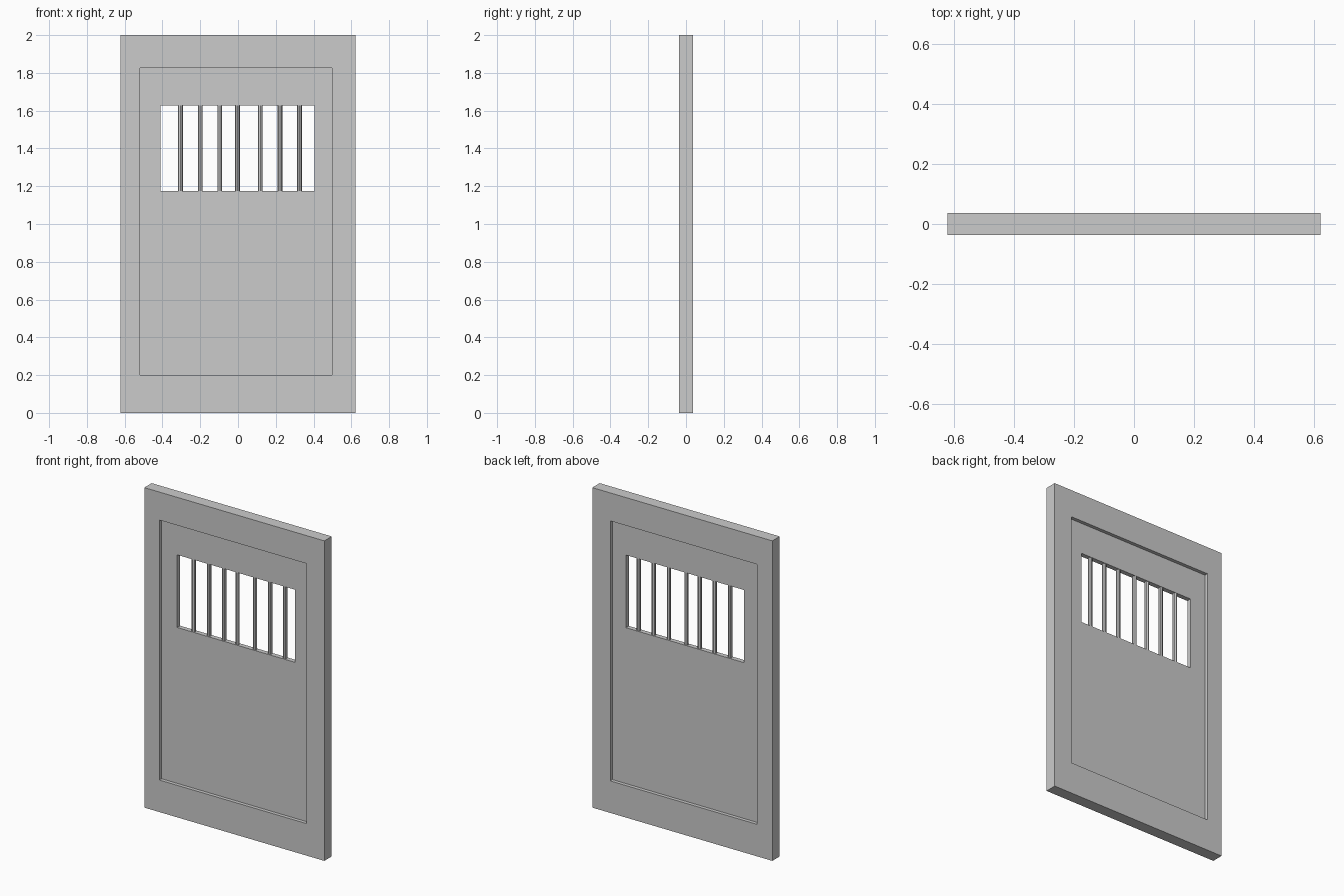
import bpy
import bmesh

if "Cube" in bpy.data.objects:
    bpy.data.objects.remove(bpy.data.objects["Cube"])

FRAME_Y = 0.0365   # half thickness of the frame
PANEL_Y = 0.0145   # half thickness of the recessed panel

# Rectangles as (x_min, x_max, z_min, z_max)
OUTER = (-0.6225, 0.6225, 0.0, 2.0)
RECESS = (-0.518, 0.498, 0.20, 1.825)
WINDOW = (-0.41, 0.405, 1.174, 1.628)


def corners(rect):
    x0, x1, z0, z1 = rect
    return [(x0, z0), (x1, z0), (x1, z1), (x0, z1)]


def rect_ring(name, outer, inner, half_y):
    """Solid slab with a rectangular opening, centred on y = 0."""
    bm = bmesh.new()
    loops = [[bm.verts.new((x, y, z)) for x, z in corners(rect)]
             for rect, y in ((outer, -half_y), (inner, -half_y),
                             (inner, half_y), (outer, half_y))]
    for a, b in zip(loops, loops[1:] + loops[:1]):
        for i in range(4):
            j = (i + 1) % 4
            bm.faces.new((a[i], a[j], b[j], b[i]))
    bmesh.ops.recalc_face_normals(bm, faces=bm.faces)
    mesh = bpy.data.meshes.new(name)
    bm.to_mesh(mesh)
    bm.free()
    obj = bpy.data.objects.new(name, mesh)
    bpy.context.collection.objects.link(obj)
    return obj


# Door frame and thinner panel with the window opening
rect_ring("door_frame", OUTER, RECESS, FRAME_Y)
rect_ring("door_panel", RECESS, WINDOW, PANEL_Y)

# Window bars, slightly uneven in spacing
z0, z1 = WINDOW[2:]
for i, x in enumerate((-0.305, -0.2, -0.096, -0.003, 0.118, 0.222, 0.326)):
    bpy.ops.mesh.primitive_cylinder_add(
        vertices=8, radius=0.0125, depth=z1 - z0,
        location=(x, 0, (z0 + z1) / 2))
    bpy.context.object.name = f"window_bar_{i + 1}"
